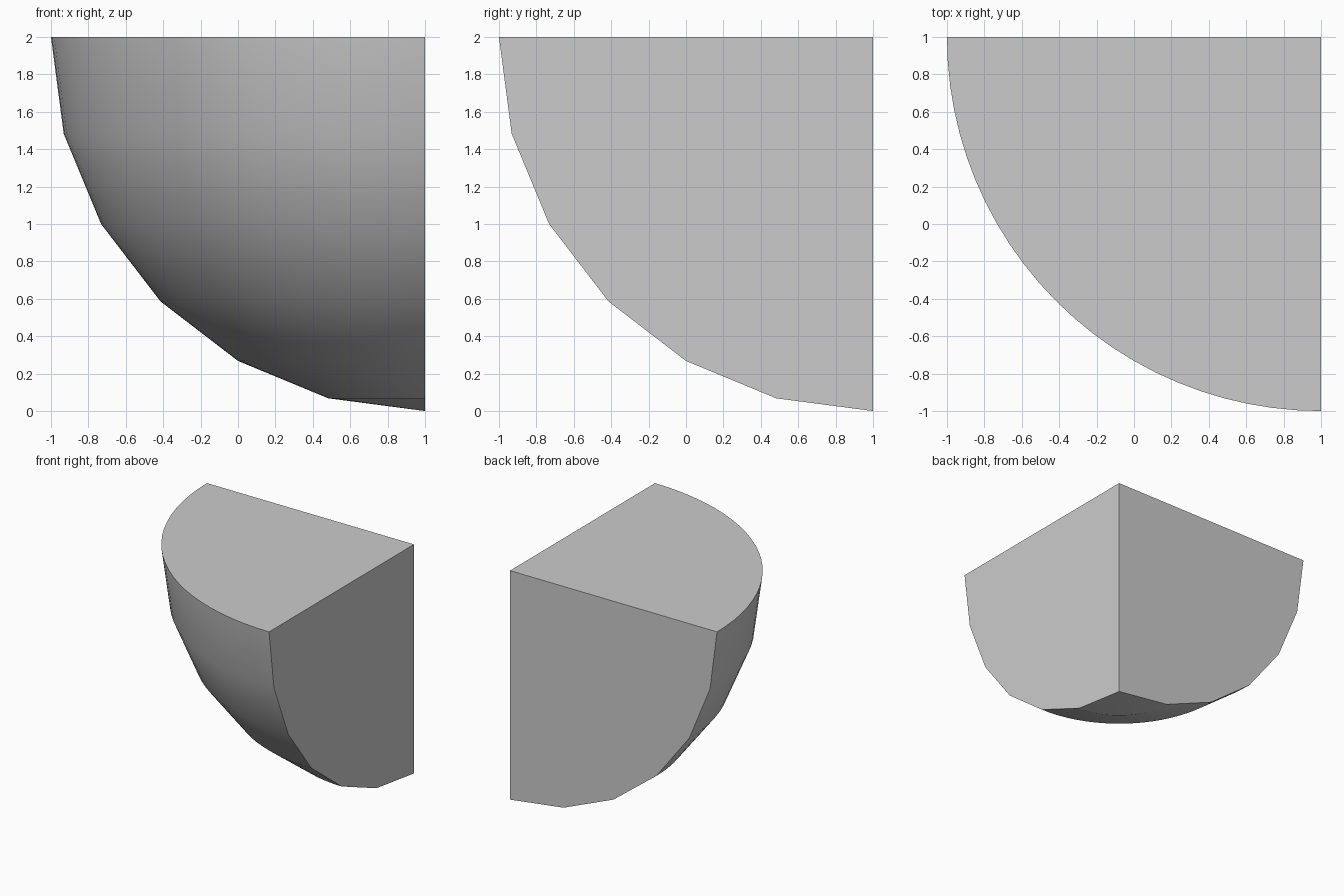
import bpy, bmesh
from math import sin, cos, pi

if "Cube" in bpy.data.objects:
    bpy.data.objects.remove(bpy.data.objects["Cube"])

R, BANDS, STEPS = 2.0, 6, 24
CX, CY, CZ = 1.0, 1.0, 2.0

bm = bmesh.new()
centre = bm.verts.new((CX, CY, CZ))
pole = bm.verts.new((CX, CY, CZ - R))

# Rings of the quarter bowl, from the rim down to just above the pole
rings = []
for i in range(BANDS):
    a = i * pi / 2 / BANDS
    ring = []
    for j in range(STEPS + 1):
        t = pi + j * pi / 2 / STEPS
        ring.append(bm.verts.new((CX + R * cos(a) * cos(t),
                                  CY + R * cos(a) * sin(t),
                                  CZ - R * sin(a))))
    rings.append(ring)

# Curved bands and the shallow cone at the bottom
curved = []
for up, low in zip(rings, rings[1:]):
    for j in range(STEPS):
        curved.append(bm.faces.new((up[j], low[j], low[j + 1], up[j + 1])))
for j in range(STEPS):
    curved.append(bm.faces.new((rings[-1][j], pole, rings[-1][j + 1])))

# Flat top and the two flat upright sides
flat = [bm.faces.new([centre] + rings[0]),
        bm.faces.new([centre] + [r[0] for r in rings] + [pole]),
        bm.faces.new([centre, pole] + [r[-1] for r in reversed(rings)])]

bmesh.ops.recalc_face_normals(bm, faces=bm.faces)
for f in curved:
    f.smooth = True

# Crisp borders round the flat faces and above the bottom cone
for f in flat:
    for e in f.edges:
        e.smooth = False
for a, b in zip(rings[-1], rings[-1][1:]):
    bm.edges.get((a, b)).smooth = False

mesh = bpy.data.meshes.new("sphere_corner")
bm.to_mesh(mesh)
bm.free()
bpy.context.collection.objects.link(bpy.data.objects.new("sphere_corner", mesh))
